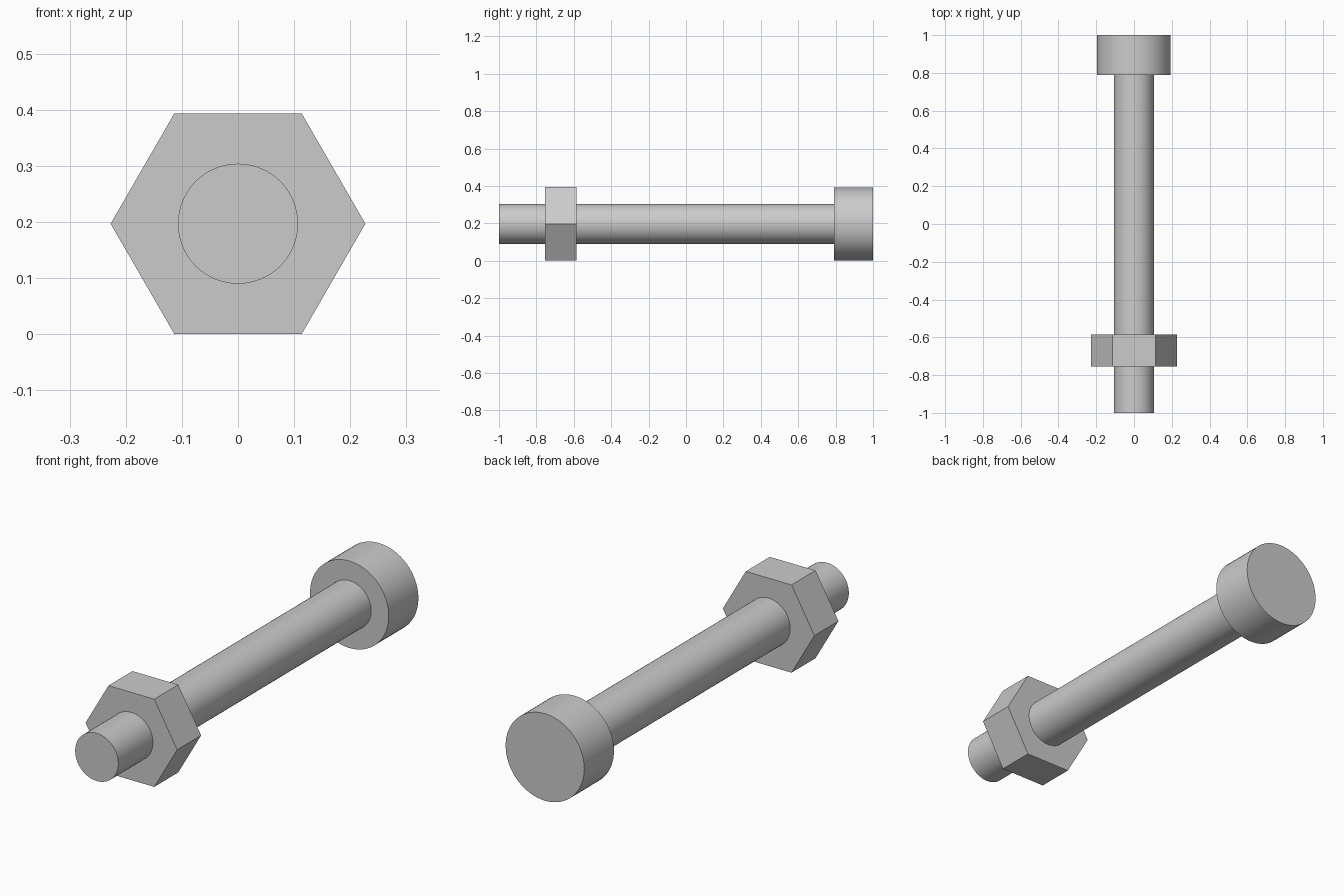
import bpy
import math

cube = bpy.data.objects.get("Cube")
if cube:
    bpy.data.objects.remove(cube, do_unlink=True)

AXIS_Z = 0.197

# Single plain steel colour
steel = bpy.data.materials.new("steel grey")
steel.use_nodes = True
colour = (0.6, 0.6, 0.6, 1)
steel.diffuse_color = colour
steel.node_tree.nodes["Principled BSDF"].inputs["Base Color"].default_value = colour


def prism(name, sides, radius, y_front, y_back, x=0.0, turn=0.0, smooth=True):
    """Add a prism lying along y between two y positions."""
    bpy.ops.mesh.primitive_cylinder_add(
        vertices=sides, radius=radius, depth=y_back - y_front,
        location=(x, (y_front + y_back) / 2, AXIS_Z),
        rotation=(math.pi / 2, turn, 0))
    obj = bpy.context.object
    obj.name = name
    obj.data.materials.append(steel)
    bpy.ops.object.transform_apply(location=False, rotation=True, scale=True)
    if smooth:
        bpy.ops.object.shade_smooth_by_angle(angle=math.radians(30))
    return obj


# Shaft, round head at the back, hexagonal nut near the front
prism("shaft", 64, 0.107, -1.0, 0.8)
prism("head", 64, 0.195, 0.79, 1.0, x=-0.001)
prism("nut", 6, 0.227, -0.755, -0.585, turn=math.pi / 2, smooth=False)
